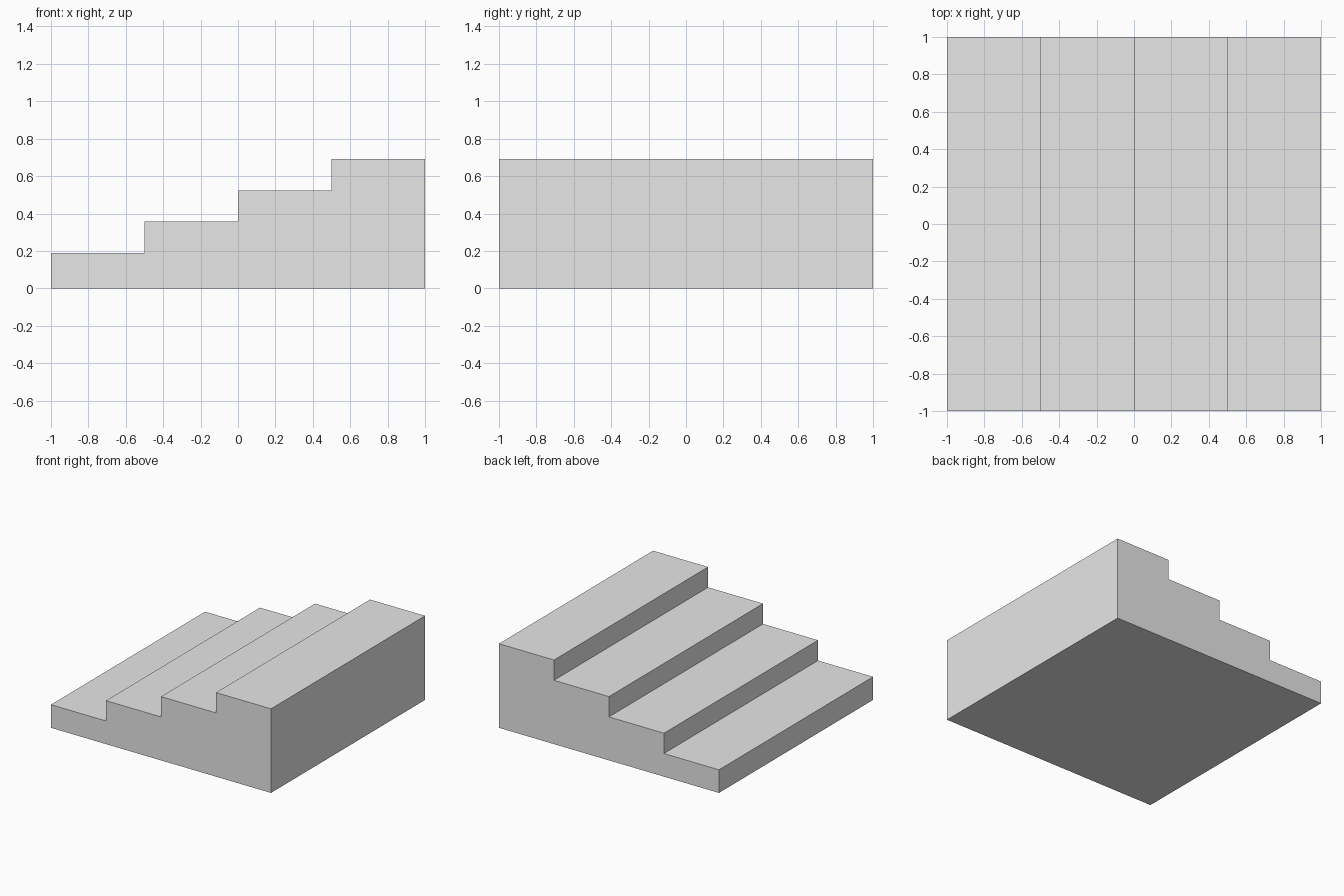
import bpy
import bmesh

cube = bpy.data.objects.get("Cube")
if cube:
    bpy.data.objects.remove(cube, do_unlink=True)

STEPS = 4
TREAD = 0.5
FIRST_HEIGHT = 0.19
RISE = 0.167

# Plain grey material
grey = bpy.data.materials.new("light grey")
grey.use_nodes = True
colour = (0.8, 0.8, 0.8, 1)
grey.diffuse_color = colour
grey.node_tree.nodes["Principled BSDF"].inputs["Base Color"].default_value = colour

# Stepped side profile, climbing towards +x
profile = [(1, 0), (-1, 0)]
for i in range(STEPS):
    x = -1 + i * TREAD
    z = FIRST_HEIGHT + i * RISE
    profile += [(x, z), (x + TREAD, z)]

# Extrude the profile from front to back into one solid block
bm = bmesh.new()
side = bm.faces.new([bm.verts.new((x, -1, z)) for x, z in profile])
result = bmesh.ops.extrude_face_region(bm, geom=[side], use_keep_orig=True)
back_verts = [g for g in result["geom"] if isinstance(g, bmesh.types.BMVert)]
bmesh.ops.translate(bm, verts=back_verts, vec=(0, 2, 0))
bmesh.ops.recalc_face_normals(bm, faces=bm.faces)

mesh = bpy.data.meshes.new("stairs")
bm.to_mesh(mesh)
bm.free()
mesh.materials.append(grey)
stairs = bpy.data.objects.new("stairs", mesh)
bpy.context.collection.objects.link(stairs)
